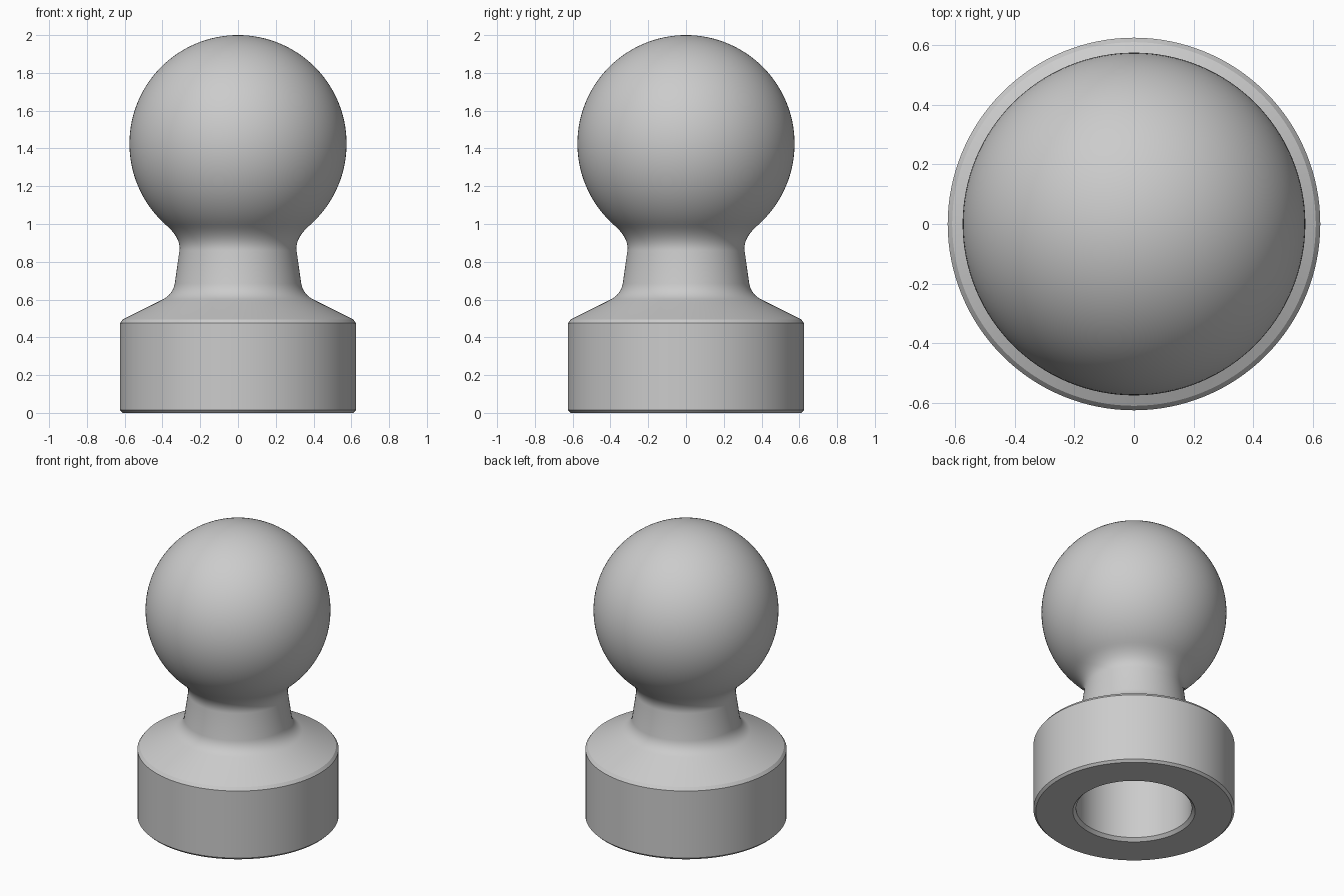
import bpy, bmesh, math
from mathutils import Vector

if "Cube" in bpy.data.objects:
    bpy.data.objects.remove(bpy.data.objects["Cube"])

SEGMENTS = 128
BALL_R, BALL_Z = 0.575, 1.425


def fillet(a, corner, b, n=10):
    """Rounded transition from a to b, tangent to the lines through corner."""
    a, c, b = Vector(a), Vector(corner), Vector(b)
    return [tuple(a * (1 - t) ** 2 + c * 2 * t * (1 - t) + b * t * t)
            for t in (i / n for i in range(n + 1))]


def lathe(name, profile, material):
    """Spin a (radius, z) profile around the z axis."""
    bm = bmesh.new()
    verts = [bm.verts.new((r, 0, z)) for r, z in profile]
    edges = [bm.edges.new(p) for p in zip(verts, verts[1:])]
    bmesh.ops.spin(bm, geom=verts + edges, cent=(0, 0, 0), axis=(0, 0, 1),
                   angle=math.tau, steps=SEGMENTS, use_merge=False)
    bmesh.ops.remove_doubles(bm, verts=bm.verts, dist=1e-4)
    bmesh.ops.recalc_face_normals(bm, faces=bm.faces)
    mesh = bpy.data.meshes.new(name)
    bm.to_mesh(mesh)
    bm.free()
    obj = bpy.data.objects.new(name, mesh)
    bpy.context.collection.objects.link(obj)
    mesh.materials.append(material)
    bpy.context.view_layer.objects.active = obj
    obj.select_set(True)
    bpy.ops.object.shade_smooth_by_angle(angle=math.radians(20))
    return obj


grey = bpy.data.materials.new("plain grey")
grey.diffuse_color = (0.6, 0.6, 0.6, 1)
grey.use_nodes = True
grey.node_tree.nodes["Principled BSDF"].inputs["Base Color"].default_value = grey.diffuse_color

# Blind hole in the underside, with a chamfered mouth
profile = [(0, 0.5), (0.36, 0.5), (0.36, 0.02), (0.38, 0)]
# Cylindrical base with chamfered rims
profile += [(0.61, 0), (0.625, 0.015), (0.625, 0.475), (0.61, 0.495)]
# Sloped shoulder running into the tapered neck
profile += fillet((0.40, 0.60), (0.345, 0.627), (0.335, 0.685))
# Neck running into the ball
ball_start = (0.38, BALL_Z - math.sqrt(BALL_R ** 2 - 0.38 ** 2))
profile += fillet((0.31, 0.86), (0.302, 0.925), ball_start)
# Ball
a0 = math.atan2(ball_start[1] - BALL_Z, ball_start[0])
for i in range(1, 49):
    a = a0 + (math.pi / 2 - a0) * i / 48
    profile.append((BALL_R * math.cos(a) if i < 48 else 0,
                    BALL_Z + BALL_R * math.sin(a)))

lathe("ball_mount", profile, grey)
